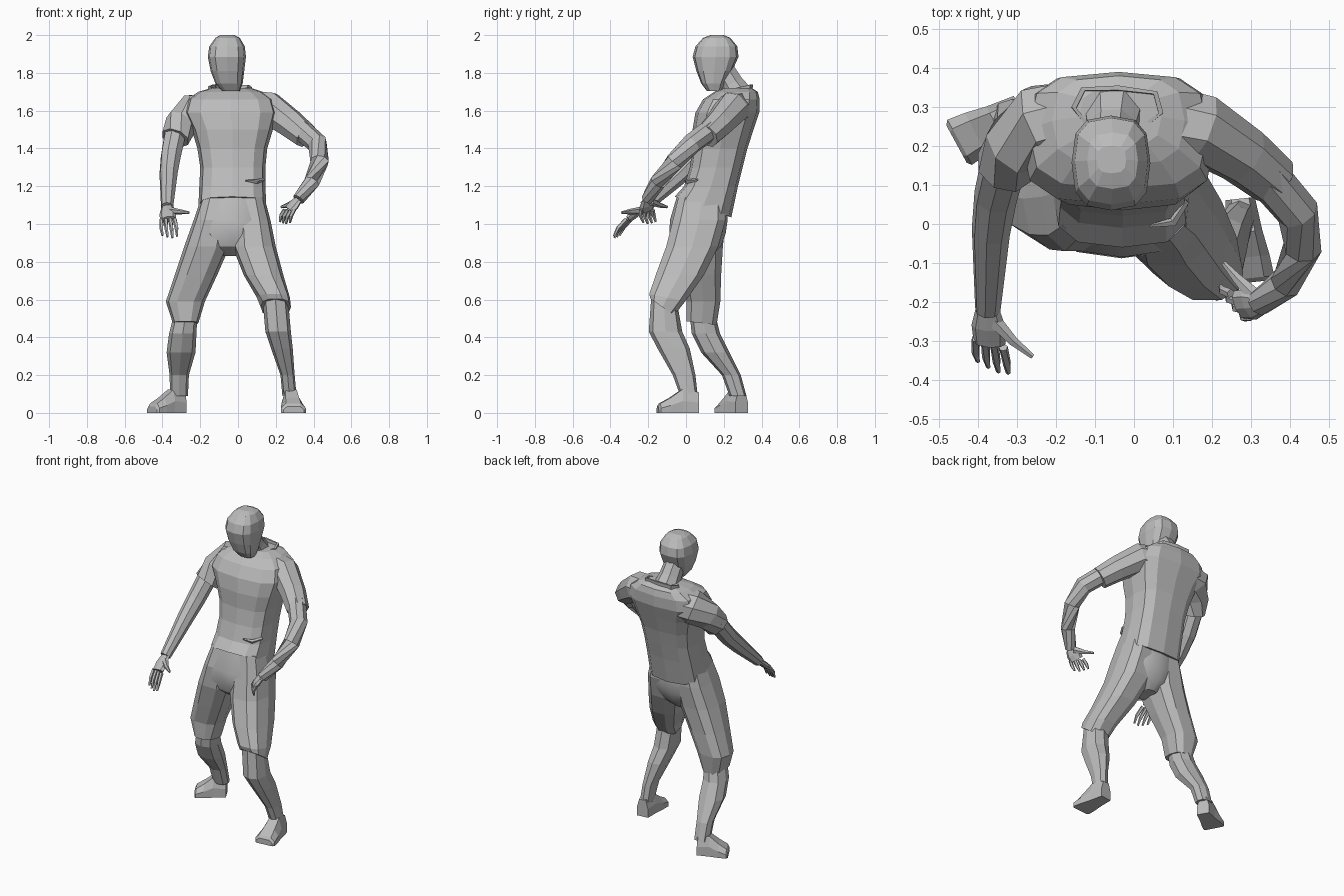
import bpy, bmesh, math
from mathutils import Vector

cube = bpy.data.objects.get("Cube")
if cube:
    bpy.data.objects.remove(cube, do_unlink=True)

grey = bpy.data.materials.new("plain grey")
grey.use_nodes = True
GREY = (0.5, 0.5, 0.5, 1)
grey.diffuse_color = GREY
grey.node_tree.nodes["Principled BSDF"].inputs["Base Color"].default_value = GREY


def skin_rings(name, rings, smooth=False):
    """Join rings of points with quads and close both ends."""
    bm = bmesh.new()
    loops = [[bm.verts.new(p) for p in ring] for ring in rings]
    n = len(loops[0])
    for a, b in zip(loops, loops[1:]):
        for i in range(n):
            j = (i + 1) % n
            bm.faces.new((a[i], a[j], b[j], b[i]))
    bm.faces.new(loops[0][::-1])
    bm.faces.new(loops[-1])
    bmesh.ops.recalc_face_normals(bm, faces=bm.faces)
    mesh = bpy.data.meshes.new(name)
    bm.to_mesh(mesh)
    bm.free()
    mesh.materials.append(grey)
    obj = bpy.data.objects.new(name, mesh)
    bpy.context.collection.objects.link(obj)
    if smooth:
        bpy.ops.object.select_all(action='DESELECT')
        obj.select_set(True)
        bpy.context.view_layer.objects.active = obj
        bpy.ops.object.shade_smooth_by_angle(angle=math.radians(30))
    return obj


def angles(n):
    return [2 * math.pi * i / n for i in range(n)]


def rounded(v, power):
    return math.copysign(abs(v) ** power, v)


def body(name, levels, sides=12, power=0.8, smooth=False):
    """Loft level sections given as x0, x1, y0, y1, z and an optional slope."""
    rings = []
    for x0, x1, y0, y1, z, *slope in levels:
        ring = []
        for a in angles(sides):
            c, s = rounded(math.cos(a), power), rounded(math.sin(a), power)
            ring.append(((x0 + x1) / 2 + c * (x1 - x0) / 2,
                         (y0 + y1) / 2 + s * (y1 - y0) / 2,
                         z + (slope[0] * s if slope else 0)))
        rings.append(ring)
    return skin_rings(name, rings, smooth)


def limb(name, points, sides=8, flat=1.0, ref=(0.3, 0.5, 1)):
    """Loft sections square to a path of x, y, z, radius."""
    pts = [Vector(p[:3]) for p in points]
    rings = []
    for i, p in enumerate(pts):
        d = (pts[min(i + 1, len(pts) - 1)] - pts[max(i - 1, 0)]).normalized()
        u = d.cross(Vector(ref)).normalized()
        v = u.cross(d)
        r = points[i][3]
        rings.append([p + u * r * math.cos(a) + v * r * flat * math.sin(a)
                      for a in angles(sides)])
    return skin_rings(name, rings)


def hand(side, wrist, knuckle, bend, tip, spread, thumb):
    """Flat palm, four bent fingers and a thumb."""
    w, k, b, t, s = (Vector(p) for p in (wrist, knuckle, bend, tip, spread))
    normal = (k - w).cross(s)
    limb(side + "_palm", [(*w, 0.032), (*w.lerp(k, 0.5), 0.045), (*k, 0.042)],
         flat=0.45, ref=normal)
    for i in range(4):
        f = (i - 1.5) / 1.5
        reach = 1 - 0.12 * abs(f - 0.2)
        limb(f"{side}_finger_{i + 1}",
             [(*(k + s * f), 0.012), (*(k.lerp(b, reach) + s * f * 1.15), 0.011),
              (*(k.lerp(t, reach) + s * f * 1.1), 0.006)], sides=5)
    limb(side + "_thumb", thumb, sides=6)


def foot(side, heel, toe):
    """Sole on the ground, high at the ankle and low at the toe."""
    h, t = Vector((*heel, 0)), Vector((*toe, 0))
    d = (t - h).normalized()
    across = Vector((-d.y, d.x, 0))
    up = Vector((0, 0, 1))
    rings = []
    for f, w, top in ((0, 0.038, 0.11), (0.4, 0.048, 0.125),
                      (0.7, 0.06, 0.08), (0.95, 0.066, 0.05), (1, 0.055, 0.035)):
        c = h.lerp(t, f)
        rings.append([c + across * w, c + across * w + up * top * 0.5,
                      c + across * w * 0.6 + up * top, c - across * w * 0.6 + up * top,
                      c - across * w + up * top * 0.5, c - across * w])
    skin_rings(side + "_foot", rings)


# Shirt, with the hem lower at the back
body("shirt", [(-.21, .15, -.06, .24, 1.09, -.055), (-.205, .145, -.01, .275, 1.2),
               (-.2, .145, .02, .3, 1.3), (-.215, .155, .035, .325, 1.4),
               (-.245, .185, .035, .358, 1.5), (-.29, .21, .05, .388, 1.59),
               (-.27, .19, .09, .39, 1.66), (-.21, .13, .15, .38, 1.7),
               (-.14, .07, .2, .35, 1.72)], power=0.66)
limb("shirt_fold", [(.04, -.005, 1.23, .004), (.1, .005, 1.225, .012),
                    (.135, .06, 1.235, .008)], sides=4)

# Collar: a standing band with a flat back and slanting front flaps
collar = []
for x, y in ((-.11, .23), (-.16, .295), (-.135, .345), (-.04, .35),
             (.06, .335), (.075, .28), (.025, .24)):
    p = Vector((x, y, 1.685))
    out = (p - Vector((-.04, .27, 1.685))).normalized() * .012
    lift = Vector((0, .005, .03 + .2 * (y - .23)))
    collar.append([p - out, p - out + lift, p + lift, p])
skin_rings("collar", collar)

# Neck and head
limb("neck", [(-.05, .3, 1.65, .085), (-.055, .24, 1.74, .068), (-.06, .18, 1.84, .062)])
body("head", [(-.085, .01, .11, .19, 1.705), (-.12, .025, .08, .21, 1.745),
              (-.145, .033, .055, .245, 1.81), (-.16, .042, .035, .278, 1.885),
              (-.152, .036, .05, .272, 1.94), (-.12, .01, .09, .235, 1.985),
              (-.095, -.02, .13, .2, 2.0)], power=0.7)

# Shorts
body("shorts_seat", [(-.195, .14, -.05, .215, 1.14), (-.225, .165, -.085, .22, 1.02),
                     (-.23, .165, -.088, .21, .95), (-.17, .09, -.065, .185, .88),
                     (-.09, .01, 0, .13, .83)], smooth=True)
body("right_shorts_leg", [(-.195, -.03, -.045, .21, 1.14), (-.235, -.03, -.075, .215, 1.02),
                          (-.285, -.045, -.07, .2, .88), (-.335, -.11, -.035, .19, .73),
                          (-.382, -.175, 0, .185, .59), (-.345, -.21, 0, .165, .475, -.01)],
     sides=10, power=0.72)
body("left_shorts_leg", [(-.03, .14, -.045, .21, 1.14), (-.03, .172, -.075, .215, 1.02),
                         (-.03, .2, -.11, .175, .88), (.03, .24, -.165, .1, .73),
                         (.1, .275, -.198, 0, .61, -.02), (.12, .28, -.19, -.06, .56, -.045)],
     sides=10, power=0.72)

# Lower legs and feet
body("right_shin", [(-.34, -.215, .02, .155, .52), (-.365, -.22, .03, .18, .42),
                    (-.378, -.225, .08, .23, .32), (-.362, -.26, .19, .29, .2),
                    (-.36, -.265, .23, .32, .09)], sides=8)
body("left_shin", [(.13, .265, -.185, -.05, .6), (.145, .28, -.197, -.02, .43),
                   (.175, .29, -.15, .02, .34), (.225, .3, -.07, .05, .2),
                   (.235, .31, -.03, .062, .09)], sides=8)
foot("right", (-.29, .295), (-.455, .205))
foot("left", (.272, .065), (.295, -.15))

# Sleeves and bare arms
limb("right_sleeve", [(-.14, .275, 1.6, .1), (-.235, .26, 1.59, .105),
                      (-.3, .2, 1.53, .09), (-.332, .145, 1.455, .077)])
limb("left_sleeve", [(.06, .265, 1.61, .1), (.17, .245, 1.61, .092),
                     (.28, .175, 1.53, .078), (.36, .11, 1.465, .068)])
limb("right_arm", [(-.33, .17, 1.49, .06), (-.355, .07, 1.36, .056),
                   (-.367, -.02, 1.27, .05), (-.375, -.22, 1.09, .033)])
limb("left_arm", [(.3, .17, 1.53, .058), (.42, .03, 1.425, .055), (.432, -.06, 1.33, .05),
                  (.39, -.15, 1.22, .043), (.32, -.205, 1.13, .033)])

# Hands
hand("right", (-.375, -.22, 1.09), (-.37, -.305, 1.025), (-.365, -.35, .975),
     (-.36, -.375, .925), (.035, -.012, 0),
     [(-.365, -.24, 1.07, .022), (-.31, -.3, 1.065, .014), (-.26, -.34, 1.06, .007)])
hand("left", (.32, -.205, 1.13), (.272, -.208, 1.075), (.252, -.205, 1.04),
     (.245, -.19, 1.0), (.024, -.03, 0),
     [(.31, -.185, 1.12, .022), (.265, -.14, 1.1, .014), (.23, -.1, 1.09, .007)])
